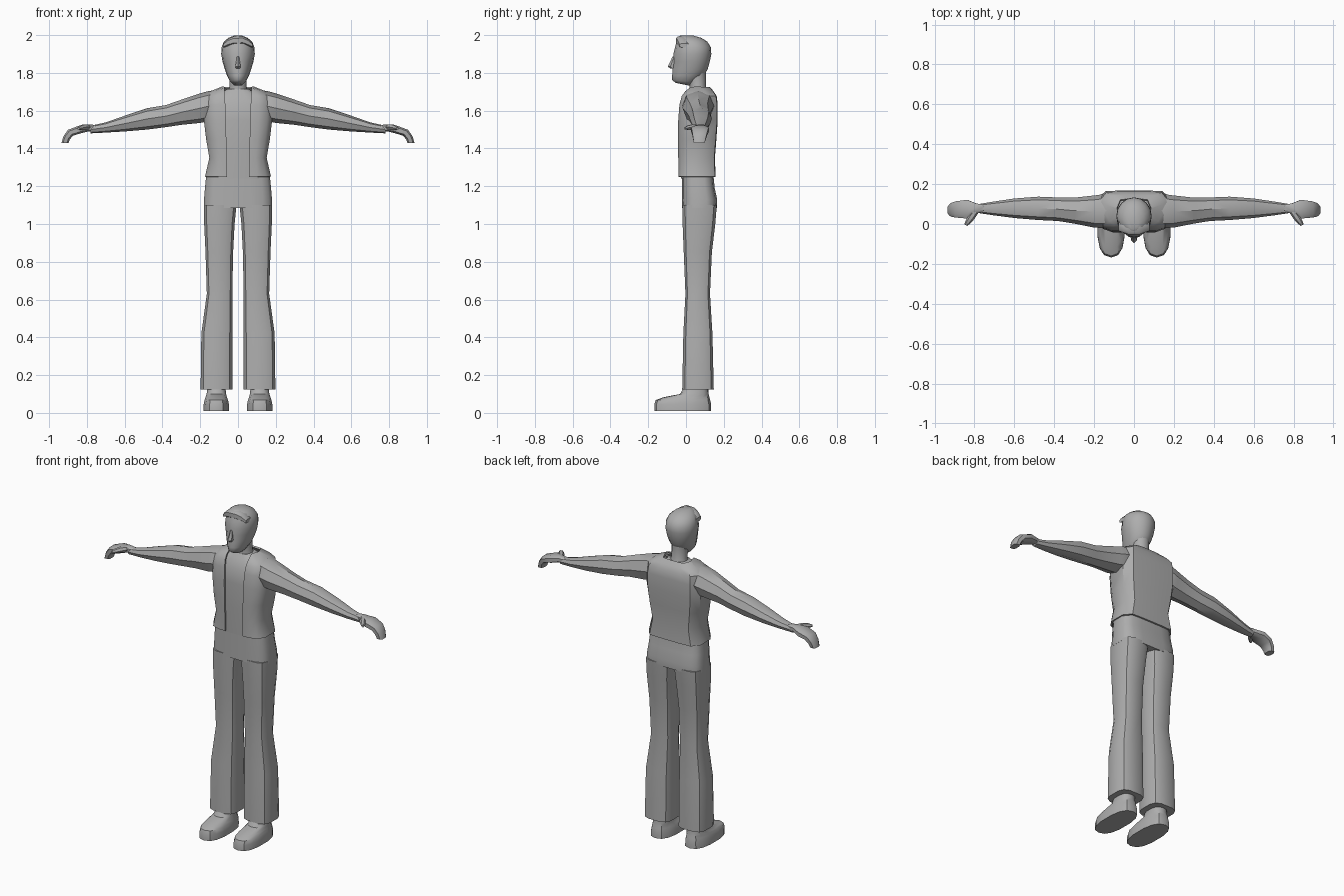
import bpy, bmesh, math
from mathutils import Vector as V

GREY = bpy.data.materials.new("plain_grey")
GREY.diffuse_color = (0.42, 0.42, 0.42, 1)


def ring(c, u, v, n=12, p=2.0, turn=0.0):
    """Closed superellipse around c, spanned by half-axes u and v."""
    pts = []
    for i in range(n):
        a = 2 * math.pi * (i + turn) / n
        ca, sa = math.cos(a), math.sin(a)
        pts.append(V(c) + V(u) * math.copysign(abs(ca) ** (2 / p), ca)
                   + V(v) * math.copysign(abs(sa) ** (2 / p), sa))
    return pts


def flat(z, x0, x1, y0, y1, n=12, p=2.8, turn=0.5):
    """Horizontal ring filling the given x and y limits."""
    k = math.cos(2 * math.pi * turn / n) ** (2 / p)
    return ring(((x0 + x1) / 2, (y0 + y1) / 2, z), ((x1 - x0) / 2 / k, 0, 0),
                (0, (y1 - y0) / 2 / k, 0), n, p, turn)


def loft(name, rings, mirror=False, closed=True, thick=0, angle=38):
    bm = bmesh.new()
    rows = [[bm.verts.new(p) for p in r] for r in rings]
    n = len(rows[0])
    for a, b in zip(rows, rows[1:]):
        for i in range(n if closed else n - 1):
            j = (i + 1) % n
            bm.faces.new((a[i], a[j], b[j], b[i]))
    if closed:
        bm.faces.new(rows[0])
        bm.faces.new(rows[-1])
    bmesh.ops.recalc_face_normals(bm, faces=bm.faces)
    me = bpy.data.meshes.new(name)
    bm.to_mesh(me)
    bm.free()
    me.materials.append(GREY)
    ob = bpy.data.objects.new(name, me)
    bpy.context.collection.objects.link(ob)
    if mirror:
        ob.modifiers.new("mirror", 'MIRROR')
    if thick:
        m = ob.modifiers.new("thickness", 'SOLIDIFY')
        m.thickness, m.offset = thick, 0
    bpy.ops.object.select_all(action='DESELECT')
    ob.select_set(True)
    bpy.context.view_layer.objects.active = ob
    bpy.ops.object.convert(target='MESH')
    bpy.ops.object.shade_smooth_by_angle(angle=math.radians(angle))
    return ob


# Trousers: hips and two flared legs
loft("hips", [flat(z, -x, x, y0, y1, 16, 3.6) for z, x, y0, y1 in (
    (1.085, .181, -.02, .163), (1.13, .18, -.02, .165),
    (1.19, .175, -.02, .152), (1.26, .168, -.02, .145))])
loft("trouser_leg", [flat(z, x0, x1, y0, y1, 12, 3.4) for z, x0, x1, y0, y1 in (
    (.125, .03, .198, -.02, .147), (.42, .03, .194, -.014, .14),
    (.63, .03, .165, -.003, .127), (.85, .026, .172, -.012, .137),
    (1.0, .018, .179, -.018, .155), (1.1, .008, .18, -.02, .163))], mirror=True)

# Shoes: sole to ankle
loft("shoe", [flat(z, x0, x1, y0, y1, 14, 2.5) for z, x0, x1, y0, y1 in (
    (.01, .047, .183, -.165, .13), (.045, .048, .182, -.165, .13),
    (.068, .053, .177, -.157, .125), (.082, .058, .172, -.12, .122),
    (.1, .063, .166, -.03, .118), (.15, .068, .16, .0, .115))], mirror=True)

# Inner shirt
loft("shirt", [flat(z, -x, x, y0, y1, 16, 3.2) for z, x, y0, y1 in (
    (1.24, .15, -.026, .14), (1.4, .14, -.03, .14), (1.55, .16, -.03, .148),
    (1.64, .15, -.022, .145), (1.69, .1, .005, .13), (1.715, .055, .02, .11))])


# Open jacket: half outline from front opening round to the back centre
def jacket_row(z, xf, x, y0, y1):
    return [V(p + (z,)) for p in (
        (xf, y0), ((xf + x * .86) / 2, y0), (x * .86, y0 + .015),
        (x, y0 + .05), (x, y1 - .045), (x * .8, y1 - .003),
        (x * .4, y1), (0, y1))]


loft("jacket", [jacket_row(*r) for r in (
    (1.25, .058, .17, -.036, .152), (1.35, .06, .147, -.036, .148),
    (1.45, .062, .164, -.038, .156), (1.55, .064, .176, -.036, .163),
    (1.63, .067, .176, -.03, .163), (1.675, .07, .17, -.018, .158),
    (1.7, .072, .14, .0, .142), (1.722, .07, .085, .03, .122))],
    mirror=True, closed=False, thick=.01)

# Sleeves tapering to the wrist
loft("sleeve", [ring((x, (y0 + y1) / 2, (z0 + z1) / 2), (0, (y1 - y0) / 2, 0),
                     (0, 0, (z1 - z0) / 2), 8, 2.2) for x, y0, y1, z0, z1 in (
    (.08, .01, .135, 1.58, 1.71), (.15, -.02, .15, 1.545, 1.705),
    (.2, -.018, .143, 1.535, 1.692), (.3, .002, .132, 1.525, 1.658),
    (.38, .015, .133, 1.513, 1.63), (.48, .02, .137, 1.5, 1.613),
    (.6, .03, .128, 1.49, 1.573), (.7, .043, .113, 1.484, 1.538),
    (.78, .055, .1, 1.48, 1.52))], mirror=True)

# Hands curling down at the fingertips
loft("hand", [ring(((xt + xb) / 2, (y0 + y1) / 2, (zt + zb) / 2),
                   (0, (y1 - y0) / 2, 0), ((xt - xb) / 2, 0, (zt - zb) / 2),
                   8, 3, .5) for xt, zt, xb, zb, y0, y1 in (
    (.75, 1.525, .75, 1.49, .06, .098), (.79, 1.528, .79, 1.49, .052, .104),
    (.84, 1.522, .835, 1.478, .025, .124), (.9, 1.5, .873, 1.467, .03, .116),
    (.925, 1.465, .89, 1.447, .035, .108), (.936, 1.428, .896, 1.428, .04, .1))],
    mirror=True)
loft("thumb", [ring(c, (s, s * .5, 0), (0, 0, s), 6) for c, s in (
    ((.79, .07, 1.512), .014), ((.815, .035, 1.513), .016),
    ((.832, .01, 1.51), .013), ((.844, -.006, 1.506), .007))], mirror=True)

# Neck
loft("neck", [ring((0, y, z), (x, 0, 0), (0, d, 0), 12) for y, z, x, d in (
    (.068, 1.69, .058, .052), (.062, 1.73, .044, .043),
    (.058, 1.79, .047, .048), (.055, 1.85, .05, .05))])


# Head: separate depths in front of and behind the widest point
def head_ring(z, w, y0, y1, mid, rise=0):
    pts = []
    for i in range(16):
        a = 2 * math.pi * i / 16
        s = math.sin(a)
        y = mid + s * ((y1 - mid) if s > 0 else (mid - y0))
        pts.append(V((w * math.cos(a), y, z + rise * (y - mid))))
    return pts


loft("head", [head_ring(*r) for r in (
    (1.738, .024, -.055, .02, -.01, -.2), (1.755, .042, -.073, .045, .0, -.1),
    (1.785, .058, -.073, .095, .02), (1.82, .07, -.072, .115, .035),
    (1.86, .082, -.066, .126, .04), (1.9, .089, -.067, .134, .04),
    (1.935, .087, -.058, .132, .04), (1.965, .075, -.05, .113, .03),
    (1.985, .052, -.045, .082, .02), (1.997, .022, -.03, .04, .005))], angle=50)

# Nose, ears, and hair swept over the forehead
loft("nose", [ring((0, y, z), (x, 0, 0), (0, d, 0), 6, 2, .5) for y, z, x, d in (
    (-.06, 1.822, .012, .022), (-.068, 1.834, .017, .029),
    (-.062, 1.86, .011, .021), (-.055, 1.888, .007, .016))])
loft("fringe", [ring((x, -.035 + abs(x) * .35, z), (0, .028, 0), (0, 0, h), 8, 3, .5)
                for x, z, h in ((-.077, 1.945, .012), (-.055, 1.96, .02),
                                (-.025, 1.97, .023), (.025, 1.972, .023),
                                (.055, 1.96, .02), (.077, 1.945, .012))])
